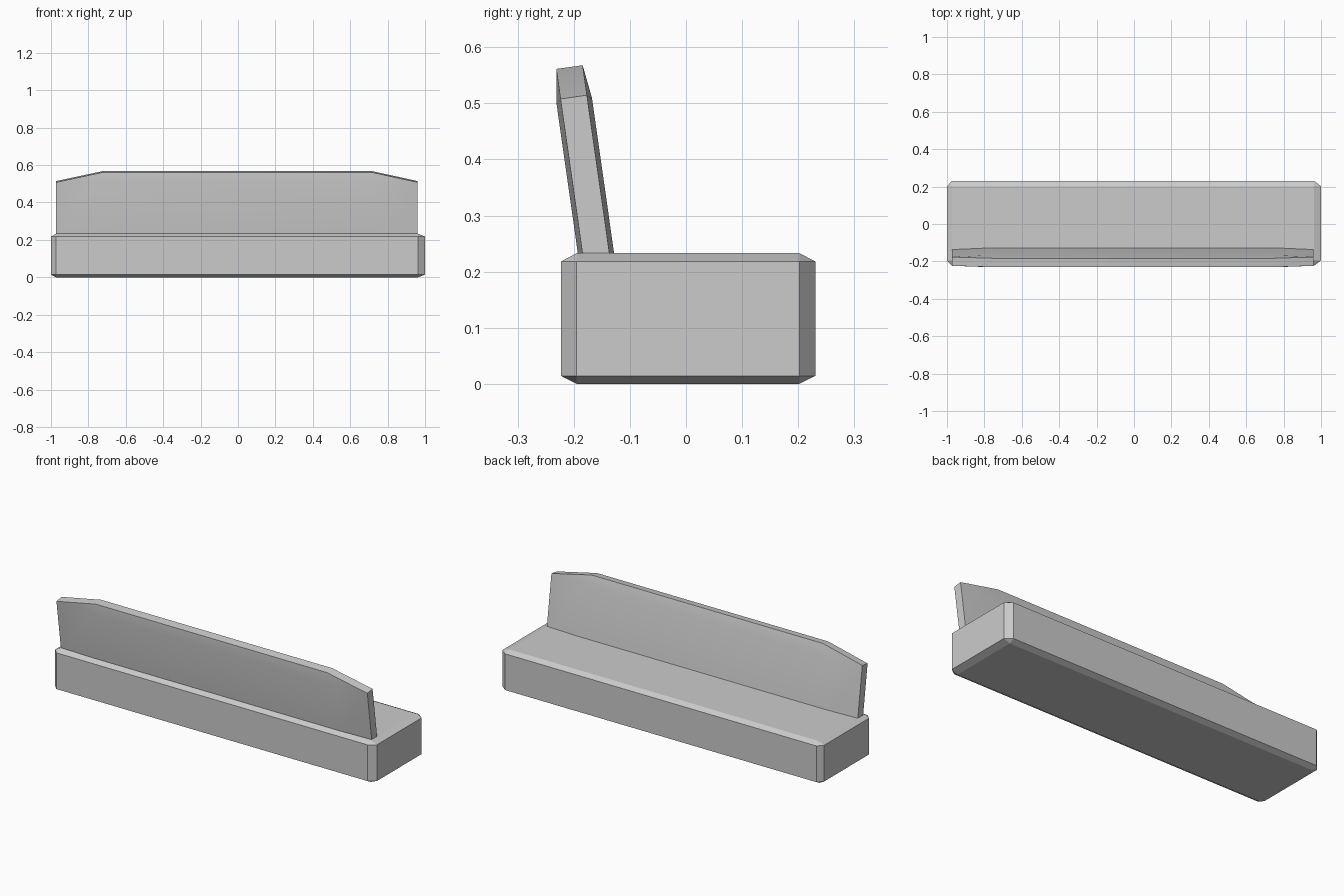
import bpy, math

if "Cube" in bpy.data.objects:
    bpy.data.objects.remove(bpy.data.objects["Cube"])


def make(name, verts, faces):
    me = bpy.data.meshes.new(name)
    me.from_pydata(verts, [], faces)
    me.update()
    ob = bpy.data.objects.new(name, me)
    bpy.context.collection.objects.link(ob)
    return ob


# Base block: octagonal walls with chamfered top and bottom
X0, X1, Y0, Y1 = -1.0, 1.0, -0.223, 0.231          # outer limits
x0, x1, y0, y1 = -0.973, 0.9625, -0.195, 0.202     # chamfer limits
rect = [(x0, y0), (x1, y0), (x1, y1), (x0, y1)]
octo = [(x0, Y0), (x1, Y0), (X1, y0), (X1, y1),
        (x1, Y1), (x0, Y1), (X0, y1), (X0, y0)]
verts = [(x, y, 0) for x, y in rect] + [(x, y, 0.0145) for x, y in octo]
verts += [(x, y, 0.218) for x, y in octo] + [(x, y, 0.233) for x, y in rect]
faces = [(3, 2, 1, 0), (20, 21, 22, 23)]
for i in range(8):
    j = (i + 1) % 8
    faces.append((4 + i, 4 + j, 12 + j, 12 + i))
for k in range(4):
    n = (k + 1) % 4
    a, b, c = 2 * k, (2 * k + 1) % 8, (2 * k + 2) % 8
    faces += [(k, n, 4 + b, 4 + a), (12 + a, 12 + b, 20 + n, 20 + k),
              (n, 4 + c, 4 + b), (12 + b, 12 + c, 20 + n)]
make("base_block", verts, faces)

# Leaning back panel: clipped-corner outline, slightly thicker in the middle
tilt = math.radians(8.1)
s, c = math.sin(tilt), math.cos(tilt)


def place(x, u, v):
    return (x, -0.1605 - s * u + c * v, 0.233 + c * u + s * v)


outer = [(-0.972, -0.06), (0.96, -0.06), (0.96, 0.281),
         (0.715, 0.335), (-0.722, 0.335), (-0.972, 0.281)]
inner = [(-0.78, -0.06), (0.77, -0.06), (0.77, 0.272),
         (0.715, 0.275), (-0.722, 0.275), (-0.78, 0.272)]
verts = [place(x, u, v) for pts, v in ((inner, -0.032), (outer, -0.0237),
                                       (outer, 0.0237), (inner, 0.032))
         for x, u in pts]
faces = [tuple(range(6)), tuple(range(23, 17, -1))]
for r in range(3):
    for i in range(6):
        j = (i + 1) % 6
        faces.append((6 * r + i, 6 * r + 6 + i, 6 * r + 6 + j, 6 * r + j))
panel = make("back_panel", verts, faces)
bpy.context.view_layer.objects.active = panel
panel.select_set(True)
bpy.ops.object.shade_smooth_by_angle(angle=math.radians(30))
